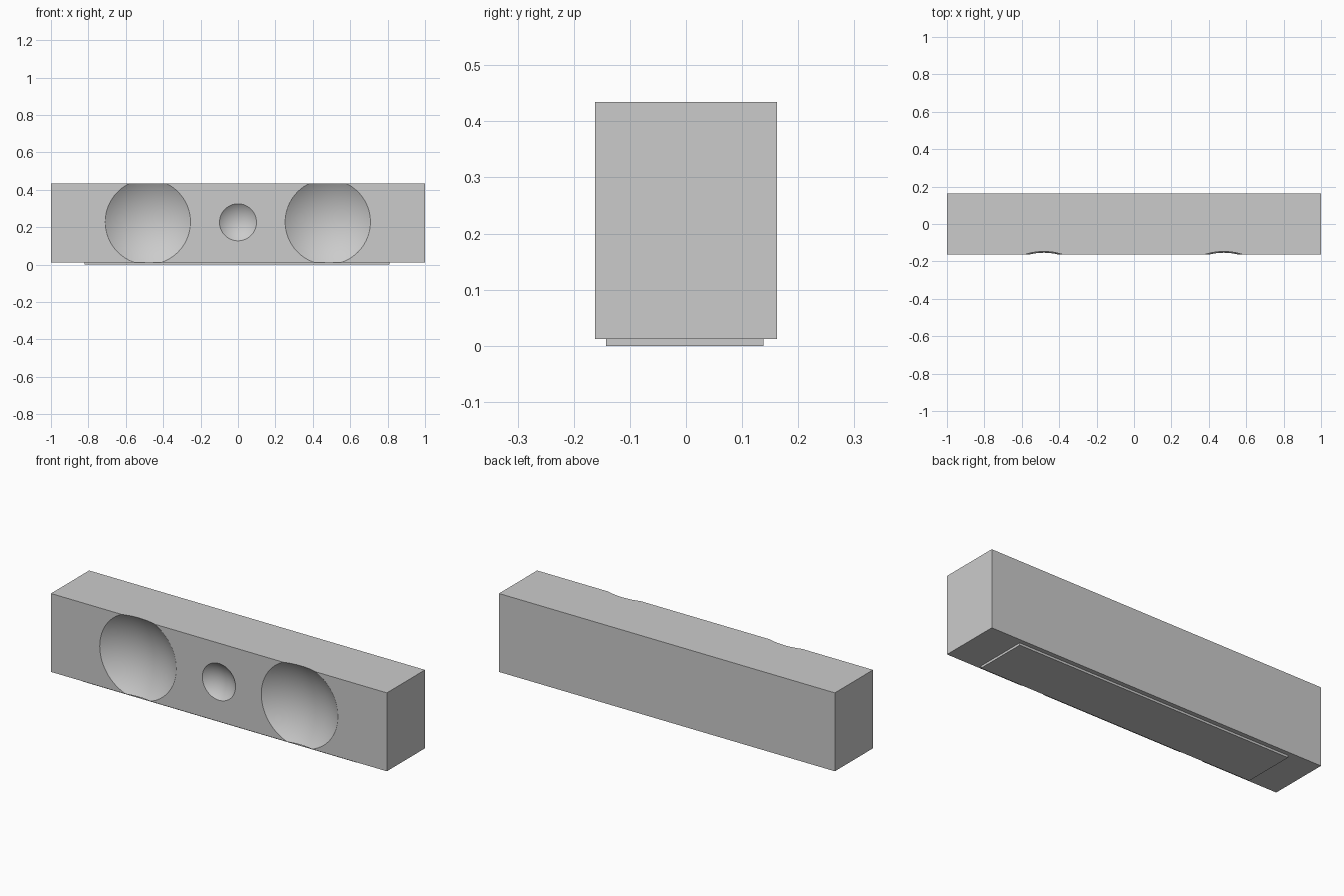
import bpy
from math import sqrt, radians

if "Cube" in bpy.data.objects:
    bpy.data.objects.remove(bpy.data.objects["Cube"])

FRONT = -0.162
MID_Z = 0.228


def box(name, lo, hi):
    bpy.ops.mesh.primitive_cube_add(
        size=1, location=[(a + b) / 2 for a, b in zip(lo, hi)])
    obj = bpy.context.object
    obj.name = name
    obj.scale = [b - a for a, b in zip(lo, hi)]
    bpy.ops.object.transform_apply(location=False, rotation=False, scale=True)
    return obj


def carve_dish(target, x, z, rim, radius):
    # Spherical cutter whose cap meets the front face in a circle of radius rim
    y = FRONT - sqrt(radius ** 2 - rim ** 2)
    bpy.ops.mesh.primitive_uv_sphere_add(
        segments=96, ring_count=64, radius=radius,
        location=(x, y, z), rotation=(radians(90), 0, 0))
    cutter = bpy.context.object
    cutter.name = "dish_cutter"
    cutter.hide_render = True
    mod = target.modifiers.new("dish", 'BOOLEAN')
    mod.operation = 'DIFFERENCE'
    mod.solver = 'EXACT'
    mod.object = cutter
    bpy.context.view_layer.objects.active = target
    bpy.ops.object.modifier_apply(modifier=mod.name)
    bpy.data.objects.remove(cutter, do_unlink=True)


# Main bar with two large dishes and a small one between them
bar = box("bar", (-1, FRONT, 0.012), (1, 0.162, 0.434))
for x in (-0.482, 0.48):
    carve_dish(bar, x, MID_Z, 0.228, 0.385)
carve_dish(bar, 0, 0.226, 0.099, 0.15)

bpy.ops.object.select_all(action='DESELECT')
bar.select_set(True)
bpy.context.view_layer.objects.active = bar
bpy.ops.object.shade_smooth_by_angle(angle=radians(25))

# Thin plate underneath
box("base_plate", (-0.82, -0.143, 0), (0.81, 0.138, 0.013))
